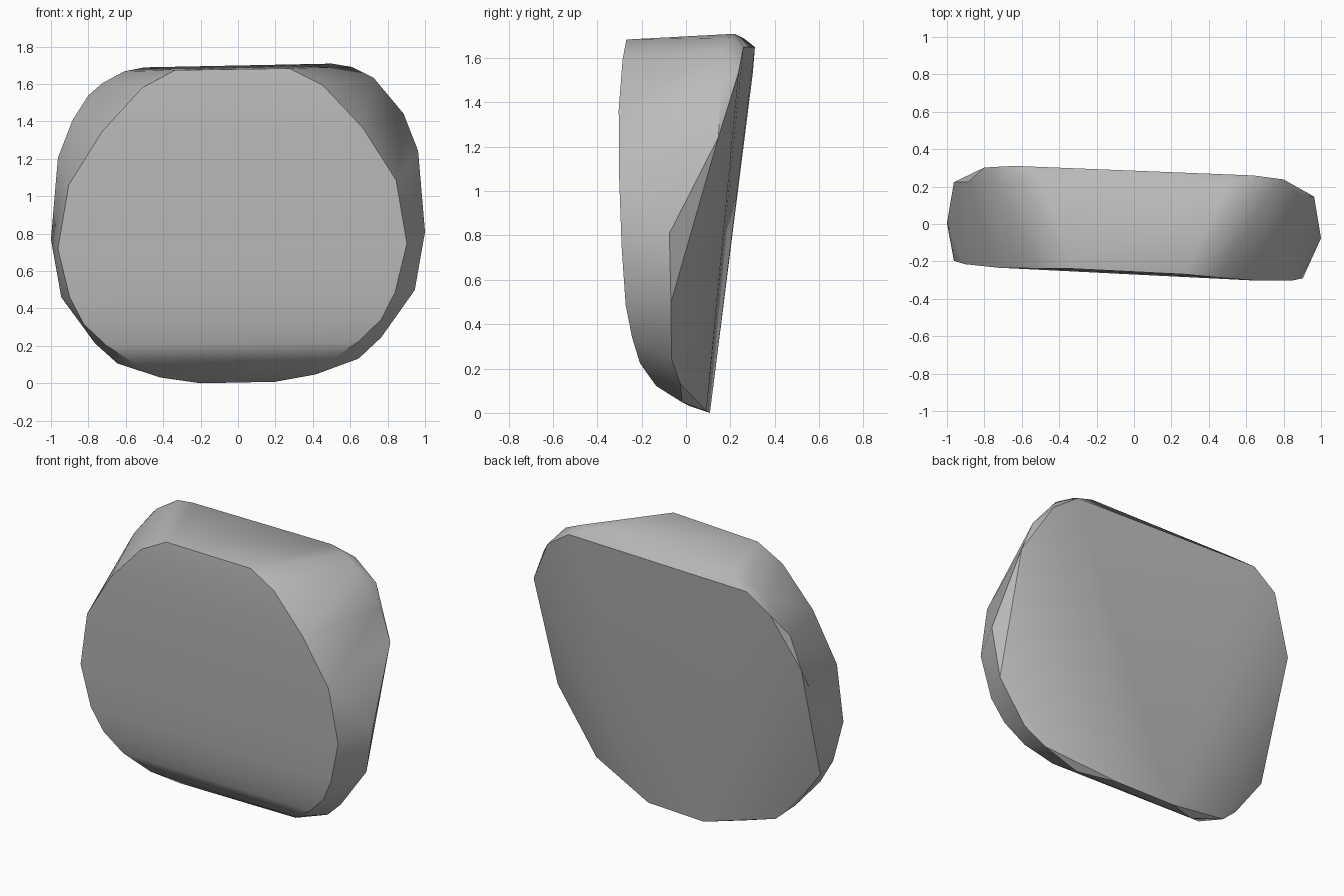
import bpy
import bmesh
import math

# Remove the default object
default_cube = bpy.data.objects.get("Cube")
if default_cube:
    bpy.data.objects.remove(default_cube, do_unlink=True)


def make_material(name, colour):
    material = bpy.data.materials.new(name)
    material.use_nodes = True
    material.diffuse_color = colour
    shader = material.node_tree.nodes["Principled BSDF"]
    shader.inputs["Base Color"].default_value = colour
    return material


def mirrored_rows(mesh, rows, shift, yaw, roll):
    """Add a left and right point per row of half width, depth and height."""
    for half_width, depth, height in rows:
        for side in (-1, 1):
            x = side * half_width + shift
            mesh.verts.new((x, depth - yaw * x, height + roll * x))


# Rim of the gently bulging front face, from top to bottom
front_rim = [
    (.305, -.255, 1.68), (.48, -.263, 1.59), (.695, -.27, 1.36),
    (.875, -.26, 1.075), (.933, -.245, .735), (.87, -.23, .475),
    (.795, -.205, .33), (.675, -.175, .215), (.525, -.11, .115),
]

# Widest outline around the slab, from top to bottom
outer_rim = [
    (.5, .24, 1.7), (.61, .22, 1.68), (.725, .195, 1.62),
    (.885, .19, 1.425), (.963, .185, 1.225), (1, -.035, .79),
    (.945, -.03, .48), (.765, -.035, .23), (.645, 0, .12),
    (.415, 0, .04), (.2, .1, .005),
]

# Upper corners of the leaning back face
back_rim = [(.64, .285, 1.65), (.8, .27, 1.54)]

# Wrap the three rims in one skin
skin = bmesh.new()
mirrored_rows(skin, front_rim, shift=-.03, yaw=.05, roll=.015)
mirrored_rows(skin, outer_rim, shift=0, yaw=.04, roll=.02)
mirrored_rows(skin, back_rim, shift=0, yaw=.04, roll=0)
hull = bmesh.ops.convex_hull(skin, input=skin.verts)
unused = {item for item in hull["geom_interior"] + hull["geom_unused"]
          if isinstance(item, bmesh.types.BMVert)}
bmesh.ops.delete(skin, geom=list(unused), context="VERTS")
bmesh.ops.recalc_face_normals(skin, faces=skin.faces)

# Rest the slab on the ground
lowest = min(vert.co.z for vert in skin.verts)
bmesh.ops.translate(skin, verts=skin.verts, vec=(0, 0, -lowest))

slab_mesh = bpy.data.meshes.new("stone_slab")
skin.to_mesh(slab_mesh)
skin.free()
slab_mesh.materials.append(make_material("stone grey", (.5, .5, .5, 1)))
stone_slab = bpy.data.objects.new("stone_slab", slab_mesh)
bpy.context.collection.objects.link(stone_slab)

# Smooth the broad faces and keep the rims crisp
bpy.ops.object.select_all(action="DESELECT")
stone_slab.select_set(True)
bpy.context.view_layer.objects.active = stone_slab
bpy.ops.object.shade_smooth_by_angle(angle=math.radians(35))
